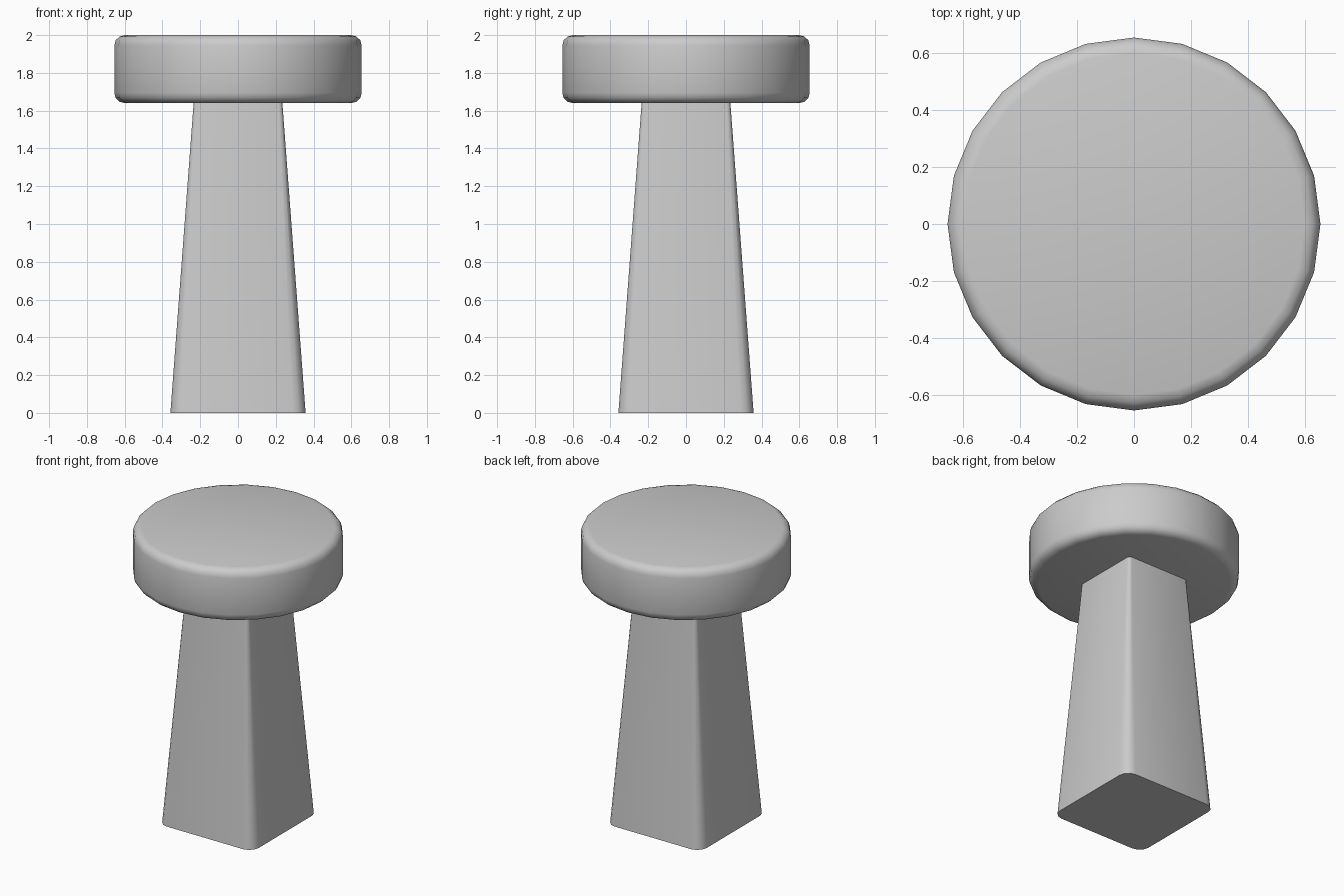
import bpy, bmesh, math

if "Cube" in bpy.data.objects:
    bpy.data.objects.remove(bpy.data.objects["Cube"])


def make_object(name, bm):
    bmesh.ops.recalc_face_normals(bm, faces=bm.faces)
    mesh = bpy.data.meshes.new(name)
    bm.to_mesh(mesh)
    bm.free()
    obj = bpy.data.objects.new(name, mesh)
    bpy.context.collection.objects.link(obj)
    bpy.ops.object.select_all(action='DESELECT')
    obj.select_set(True)
    bpy.context.view_layer.objects.active = obj
    bpy.ops.object.shade_smooth_by_angle(angle=math.radians(40))
    return obj


def rounded_square(bm, half, radius, z, steps=3):
    ring = []
    for corner in range(4):
        mid = math.radians(45 + 90 * corner)
        cx = math.copysign(half - radius, math.cos(mid))
        cy = math.copysign(half - radius, math.sin(mid))
        for i in range(steps + 1):
            a = math.radians(90 * corner + 90 * i / steps)
            ring.append(bm.verts.new((cx + radius * math.cos(a),
                                      cy + radius * math.sin(a), z)))
    return ring


# Tapered square post; the corner rounding narrows toward the top
bm = bmesh.new()
low = rounded_square(bm, 0.358, 0.07, 0.0)
high = rounded_square(bm, 0.235, 0.02, 1.64)
n = len(low)
for i in range(n):
    j = (i + 1) % n
    bm.faces.new((low[i], low[j], high[j], high[i]))
bm.faces.new(low)
bm.faces.new(high)
make_object("post", bm)

# 24-sided round cap with softened rims
bm = bmesh.new()
bmesh.ops.create_cone(bm, cap_ends=True, segments=24, radius1=0.655,
                      radius2=0.655, depth=0.36)
bmesh.ops.translate(bm, verts=bm.verts, vec=(0, 0, 1.82))
rims = [e for e in bm.edges if abs(e.verts[0].co.z - e.verts[1].co.z) < 1e-4]
bmesh.ops.bevel(bm, geom=rims, offset=0.055, segments=3, profile=0.5,
                affect='EDGES')
make_object("cap", bm)
